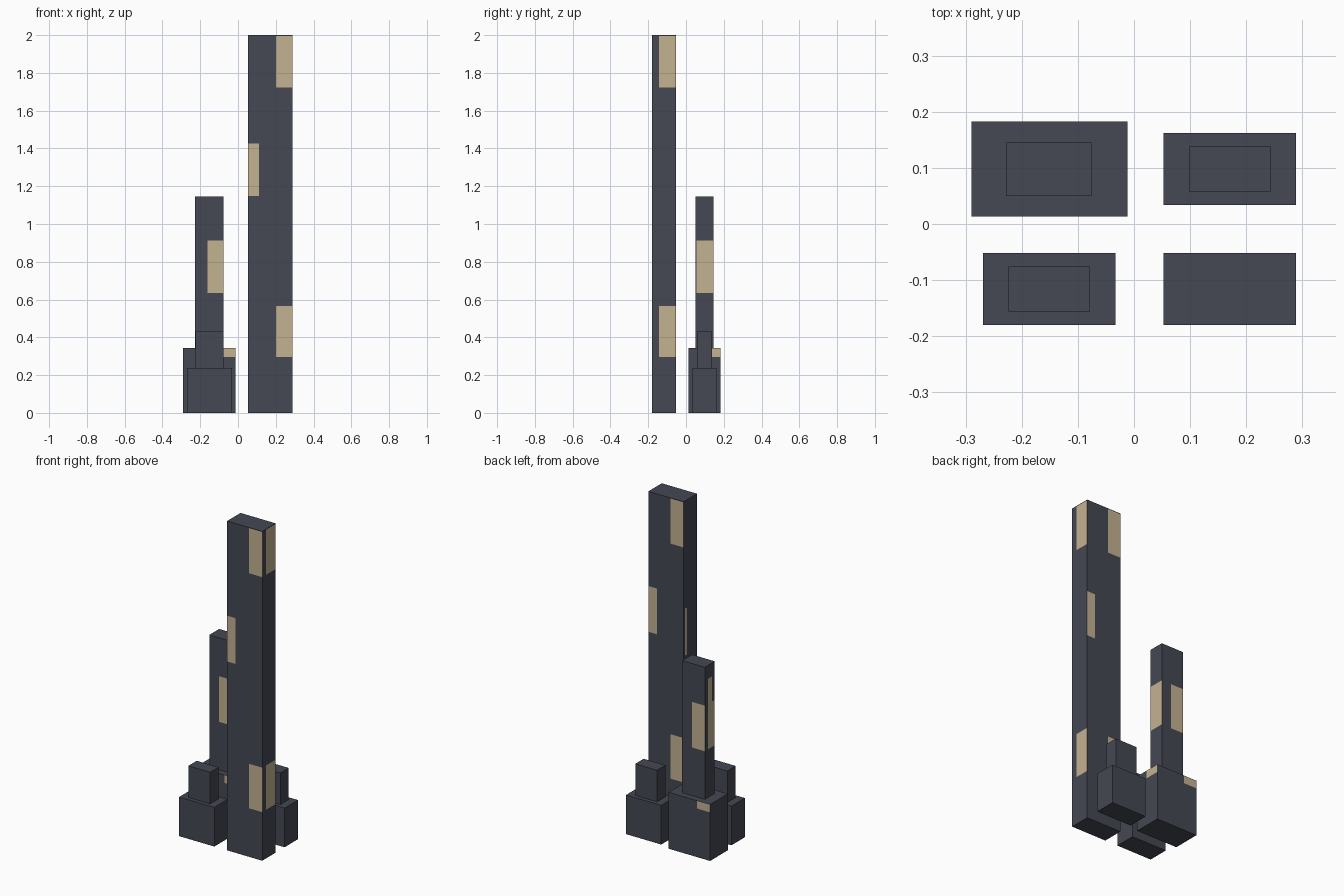
import bpy
import bmesh
from mathutils import Vector

cube = bpy.data.objects.get("Cube")
if cube:
    bpy.data.objects.remove(cube, do_unlink=True)


def make_material(name, rgb):
    mat = bpy.data.materials.new(name)
    mat.use_nodes = True
    mat.diffuse_color = (*rgb, 1)
    bsdf = mat.node_tree.nodes["Principled BSDF"]
    bsdf.inputs["Base Color"].default_value = (*rgb, 1)
    bsdf.inputs["Roughness"].default_value = 0.9
    return mat


MATERIALS = [make_material("dark slate wall", (0.058, 0.065, 0.084)),
             make_material("tan window", (0.552, 0.445, 0.283))]

FRONT, BACK = Vector((0, -1, 0)), Vector((0, 1, 0))
EAST, WEST = Vector((1, 0, 0)), Vector((-1, 0, 0))


def along_axis(side):
    """Horizontal axis that runs across a wall."""
    return 0 if side.y else 1


def wall_faces(bm, side):
    return [f for f in bm.faces if f.normal.dot(side) > 0.9]


def cut_window(bm, side, span, heights):
    """Cut one wall along the window's edges and colour the faces inside."""
    axis = along_axis(side)
    for direction, limits in ((axis, span), (2, heights)):
        normal = Vector((0, 0, 0))
        normal[direction] = 1
        for limit in limits:
            point = normal * limit
            faces = wall_faces(bm, side)
            geom = set(faces)
            for f in faces:
                geom.update(f.edges)
                geom.update(f.verts)
            bmesh.ops.bisect_plane(bm, geom=list(geom), dist=1e-5,
                                   plane_co=point, plane_no=normal)
            bm.normal_update()
    for f in wall_faces(bm, side):
        c = f.calc_center_median()
        if span[0] < c[axis] < span[1] and heights[0] < c.z < heights[1]:
            f.material_index = 1


def block(name, xs, ys, zs, windows=()):
    """Box between the given limits, with windows cut into its walls."""
    bm = bmesh.new()
    bmesh.ops.create_cube(bm, size=1)
    for v in bm.verts:
        for i, (low, high) in enumerate((xs, ys, zs)):
            v.co[i] = low if v.co[i] < 0 else high
    bm.normal_update()
    for window in windows:
        cut_window(bm, *window)
    mesh = bpy.data.meshes.new(name)
    bm.to_mesh(mesh)
    bm.free()
    for mat in MATERIALS:
        mesh.materials.append(mat)
    obj = bpy.data.objects.new(name, mesh)
    bpy.context.collection.objects.link(obj)


# Window rows by height
LOW, MID, HIGH, TOP = (0.295, 0.565), (0.635, 0.912), (1.147, 1.425), (1.722, 1.996)

# Tallest tower
tower_windows = [(WEST, (-0.087, -0.065), (1.06, 1.345)),
                 (FRONT, (0.053, 0.11), HIGH),
                 (BACK, (0.232, 0.289), HIGH)]
for row in (LOW, TOP):
    tower_windows += [(FRONT, (0.2, 0.289), row),
                      (BACK, (0.053, 0.142), row),
                      (EAST, (-0.143, -0.052), row)]
block("tall_tower", (0.053, 0.289), (-0.18, -0.052), (0, 2), tower_windows)

# Stepped tower with a wide base
BASE_TOP = 0.343
eaves = (LOW[0], BASE_TOP)
block("stepped_tower_base", (-0.29, -0.012), (0.013, 0.183), (0, BASE_TOP),
      [(FRONT, (-0.1, -0.012), eaves),
       (BACK, (-0.29, -0.202), eaves),
       (EAST, (0.093, 0.183), eaves)])
block("stepped_tower_shaft", (-0.228, -0.076), (0.05, 0.145), (BASE_TOP, 1.145),
      [(FRONT, (-0.162, -0.076), MID),
       (BACK, (-0.228, -0.142), MID),
       (EAST, (0.055, 0.145), MID),
       (WEST, (0.05, 0.115), MID),
       (WEST, (0.075, 0.115), (0.785, 1.063))])

# Two matching low buildings
for name, x, y in (("front_low", -0.151, -0.116), ("back_low", 0.171, 0.098)):
    block(name + "_base", (x - 0.118, x + 0.118), (y - 0.064, y + 0.064), (0, 0.238))
    block(name + "_upper", (x - 0.073, x + 0.073), (y - 0.04, y + 0.04), (0.238, 0.43))
